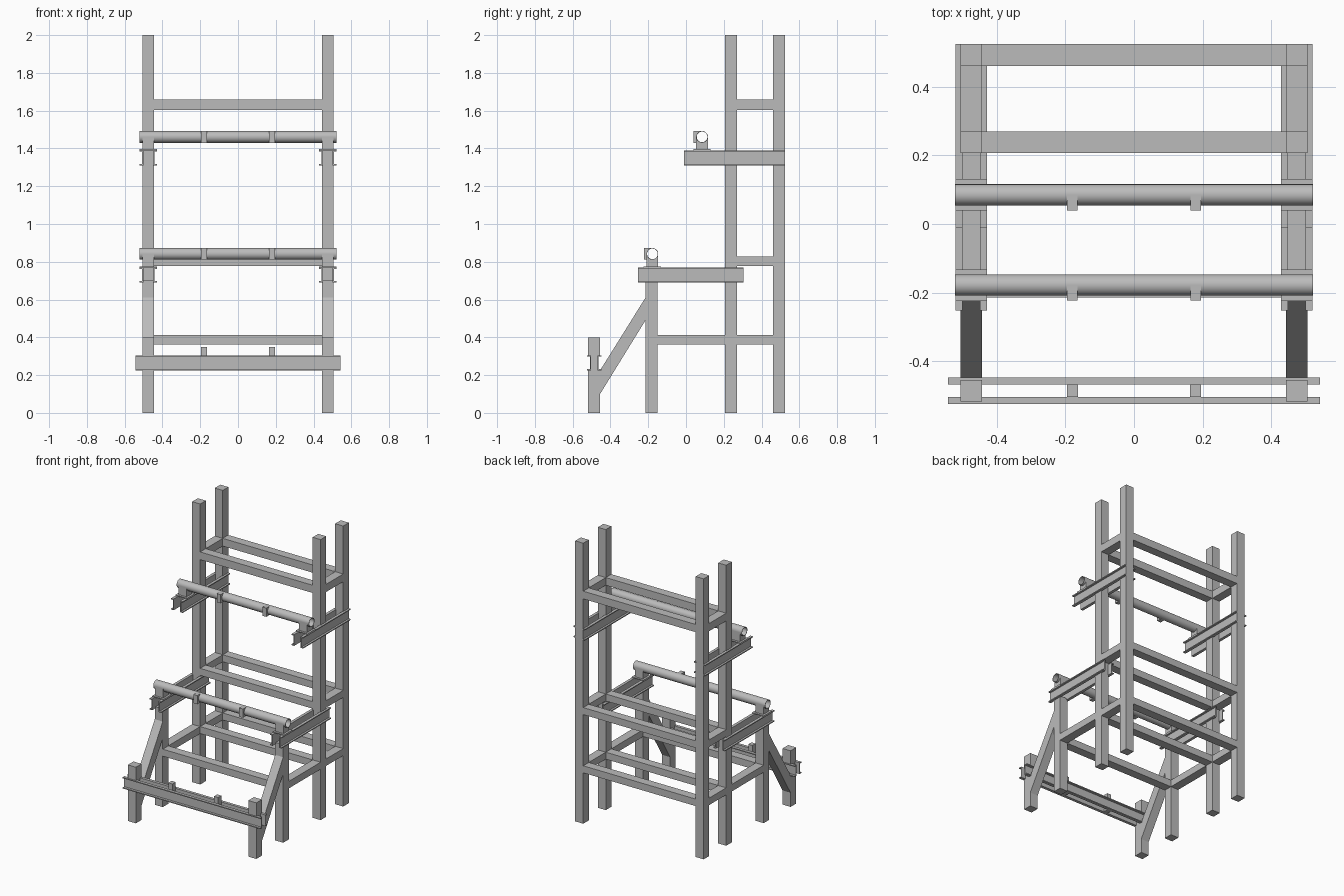
import bpy, bmesh, math
from mathutils import Vector, Matrix

if "Cube" in bpy.data.objects:
    bpy.data.objects.remove(bpy.data.objects["Cube"], do_unlink=True)

steel = bpy.data.materials.new("grey_steel")
steel.use_nodes = True
GREY = (0.5, 0.5, 0.5, 1)
steel.diffuse_color = GREY
steel.node_tree.nodes["Principled BSDF"].inputs["Base Color"].default_value = GREY

PX = 0.475                                  # post centre line in x
HALF = 0.0315                               # half the post width
FRONT, MID, BACK = -0.183, 0.239, 0.493     # post rows in y
TOE = -0.486
PIPE_R = 0.031


def finish(name, bm, smooth=False):
    bmesh.ops.recalc_face_normals(bm, faces=bm.faces)
    me = bpy.data.meshes.new(name)
    bm.to_mesh(me)
    bm.free()
    me.materials.append(steel)
    if smooth:
        me.shade_smooth()
        me.set_sharp_from_angle(angle=math.radians(40))
    ob = bpy.data.objects.new(name, me)
    bpy.context.collection.objects.link(ob)
    return ob


def box(name, x, y, z):
    """Box from (min, max) pairs."""
    bm = bmesh.new()
    bmesh.ops.create_cube(bm, size=1)
    for v in bm.verts:
        v.co = [(a + b) / 2 + c * (b - a) for c, (a, b) in zip(v.co, (x, y, z))]
    return finish(name, bm)


def prism(name, profile, axis, start, end):
    """Extrude a (side, z) profile along x or y."""
    bm = bmesh.new()
    place = (lambda u, w: (start, u, w)) if axis == "x" else (lambda u, w: (u, start, w))
    face = bm.faces.new([bm.verts.new(place(u, w)) for u, w in profile])
    ext = bmesh.ops.extrude_face_region(bm, geom=[face])["geom"]
    step = Vector((end - start, 0, 0) if axis == "x" else (0, end - start, 0))
    bmesh.ops.translate(bm, vec=step, verts=[g for g in ext if isinstance(g, bmesh.types.BMVert)])
    return finish(name, bm)


def channel_pair(name, axis, centre, z, gap, outer, web, start, end):
    """Two C channels back to back, flanges pointing outwards."""
    z0, z1 = z
    t = 0.007
    w = gap + web
    half = [(gap, z0), (outer, z0), (outer, z0 + t), (w, z0 + t),
            (w, z1 - t), (outer, z1 - t), (outer, z1), (gap, z1)]
    for s, tag in ((-1, "a"), (1, "b")):
        prism(f"{name}_{tag}", [(centre + s * u, v) for u, v in half], axis, start, end)


def around(c):
    return (c - HALF, c + HALF)


def arc(y, z, a0, a1, n=12):
    angles = [math.radians(a0 + (a1 - a0) * i / n) for i in range(n + 1)]
    return [(y + PIPE_R * math.cos(a), z + PIPE_R * math.sin(a)) for a in angles]


def pipe(name, y, z):
    """Hollow tube lying along x."""
    bm = bmesh.new()
    section = [(x, r) for x, r in ((-0.522, PIPE_R), (0.522, PIPE_R),
                                   (0.522, PIPE_R - 0.003), (-0.522, PIPE_R - 0.003))]
    vs = [bm.verts.new((x, y, z + r)) for x, r in section]
    es = [bm.edges.new((vs[i], vs[(i + 1) % 4])) for i in range(4)]
    bmesh.ops.spin(bm, geom=vs + es, cent=(0, y, z), axis=(1, 0, 0),
                   angle=math.tau, steps=40, use_merge=False)
    bmesh.ops.remove_doubles(bm, verts=bm.verts, dist=0.0001)
    finish(name, bm, smooth=True)


# Upright posts, toe posts, braces and side rails, mirrored left and right
for s, side in ((1, "left"), (-1, "right")):
    x = around(s * PX)
    box(f"back_post_{side}", x, around(BACK), (0, 2))
    box(f"middle_post_{side}", x, around(MID), (0, 2))
    box(f"front_post_{side}", x, around(FRONT), (0, 0.7))
    box(f"toe_post_lower_{side}", x, around(TOE), (0, 0.225))
    box(f"toe_post_neck_{side}", x, (TOE - 0.018, TOE + 0.018), (0.225, 0.305))
    box(f"toe_post_upper_{side}", x, around(TOE), (0.305, 0.4))
    prism(f"diagonal_brace_{side}",
          [(-0.455, 0.1), (-0.455, 0.225), (FRONT - HALF, 0.61), (FRONT - HALF, 0.49)],
          "x", *x)
    box(f"low_side_rail_front_{side}", x, (FRONT + HALF, MID - HALF), (0.363, 0.413))
    for level, z in (("low", (0.363, 0.413)), ("middle", (0.778, 0.828)), ("top", (1.603, 1.658))):
        box(f"{level}_side_rail_{side}", x, (MID + HALF, BACK - HALF), z)
    # Cantilever arms
    channel_pair(f"lower_arm_{side}", "y", s * PX, (0.69, 0.77), 0.0255, 0.046, 0.0065, -0.253, 0.305)
    channel_pair(f"upper_arm_{side}", "y", s * PX, (1.31, 1.39), 0.0255, 0.046, 0.0065, -0.01, 0.525)

# Cross rails between the posts
inner = (-PX + HALF, PX - HALF)
box("low_front_rail", inner, around(FRONT), (0.363, 0.413))
for level, z in (("low", (0.363, 0.413)), ("middle", (0.778, 0.828)), ("top", (1.603, 1.658))):
    box(f"{level}_middle_rail", inner, around(MID), z)
    box(f"{level}_back_rail", inner, around(BACK), z)

# Toe beam and its stops
channel_pair("toe_beam", "x", TOE, (0.225, 0.305), 0.018, 0.039, 0.004, -0.543, 0.543)
for s, side in ((1, "left"), (-1, "right")):
    box(f"toe_stop_{side}", (s * 0.18 - 0.016, s * 0.18 + 0.016),
        (TOE - 0.018, TOE + 0.018), (0.225, 0.35))

# Pipes with saddles and clips
for level, y, z, deck in (("lower", -0.178, 0.842, 0.77), ("upper", 0.085, 1.461, 1.39)):
    pipe(f"{level}_pipe", y, z)
    for s, side in ((1, "left"), (-1, "right")):
        box(f"{level}_saddle_plate_{side}", (s * PX - 0.046, s * PX + 0.046),
            (y - 0.046, y + 0.046), (deck, deck + 0.006))
        prism(f"{level}_saddle_{side}",
              [(y - PIPE_R, deck + 0.006)] + arc(y, z, 180, 360) + [(y + PIPE_R, deck + 0.006)],
              "x", *around(s * PX))
        prism(f"{level}_clip_{side}",
              [(y - 0.045, z - PIPE_R), (y - 0.045, z + PIPE_R)] + arc(y, z, 90, 270),
              "x", s * 0.18 - 0.015, s * 0.18 + 0.015)
